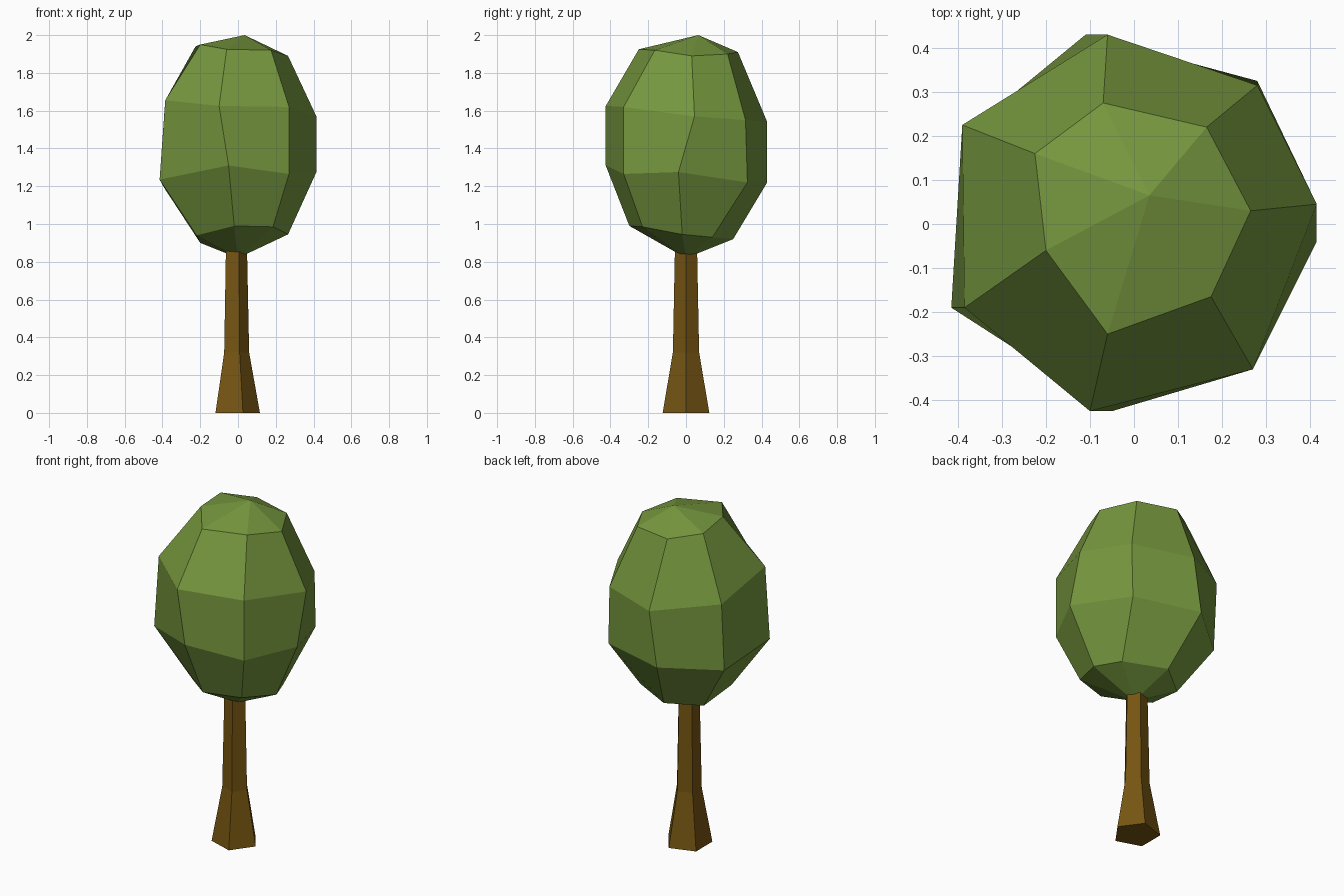
import bpy
import bmesh
import math

cube = bpy.data.objects.get("Cube")
if cube:
    bpy.data.objects.remove(cube, do_unlink=True)


def make_material(name, rgb):
    mat = bpy.data.materials.new(name)
    mat.use_nodes = True
    mat.diffuse_color = (*rgb, 1)
    bsdf = mat.node_tree.nodes["Principled BSDF"]
    bsdf.inputs["Base Color"].default_value = (*rgb, 1)
    bsdf.inputs["Roughness"].default_value = 0.9
    return mat


def loft(name, rings, mat, start=None, end=None):
    """Skin a stack of rings, closing each end with a fan to a pole or a flat cap."""
    bm = bmesh.new()
    loops = [[bm.verts.new(p) for p in ring] for ring in rings]
    n = len(loops[0])
    for a, b in zip(loops, loops[1:]):
        for i in range(n):
            j = (i + 1) % n
            bm.faces.new((a[i], a[j], b[j], b[i]))
    for loop, pole in ((loops[0], start), (loops[-1], end)):
        if pole:
            tip = bm.verts.new(pole)
            for i in range(n):
                bm.faces.new((loop[i], loop[(i + 1) % n], tip))
        else:
            bm.faces.new(loop)
    bmesh.ops.recalc_face_normals(bm, faces=bm.faces)
    mesh = bpy.data.meshes.new(name)
    bm.to_mesh(mesh)
    bm.free()
    mesh.materials.append(mat)
    obj = bpy.data.objects.new(name, mesh)
    bpy.context.collection.objects.link(obj)
    return obj


leaf_green = make_material("leaf green", (0.18, 0.31, 0.048))
bark_brown = make_material("bark brown", (0.18, 0.09, 0.006))

# Trunk: five-sided, flared at the foot, running up into the crown
trunk_rings = []
for z, r in ((0, 0.13), (0.32, 0.073), (0.95, 0.06)):
    trunk_rings.append([(-0.014 + r * math.cos(math.tau * k / 5),
                         r * math.sin(math.tau * k / 5), z) for k in range(5)])
loft("trunk", trunk_rings, bark_brown)

# Crown: uneven seven-sided cross-sections, bottom to top, between two poles
crown_rings = [
    [(-0.03, 0.25, 0.92), (0.2, 0.14, 0.93), (0.265, -0.02, 0.945), (0.185, -0.23, 0.985),
     (-0.02, -0.3, 0.99), (-0.22, -0.11, 0.94), (-0.2, 0.12, 0.9)],
    [(-0.11, 0.43, 1.22), (0.28, 0.325, 1.22), (0.415, -0.04, 1.275), (0.27, -0.33, 1.265),
     (-0.05, -0.425, 1.31), (-0.415, -0.19, 1.235), (-0.39, 0.2, 1.19)],
    [(-0.06, 0.43, 1.54), (0.28, 0.315, 1.55), (0.415, 0.045, 1.57), (0.27, -0.33, 1.62),
     (-0.1, -0.425, 1.625), (-0.385, -0.19, 1.655), (-0.39, 0.225, 1.59)],
    [(-0.07, 0.275, 1.91), (0.165, 0.22, 1.9), (0.265, 0.03, 1.89), (0.175, -0.165, 1.92),
     (-0.06, -0.25, 1.925), (-0.2, -0.06, 1.95), (-0.225, 0.16, 1.94)],
]
loft("crown", crown_rings, leaf_green, start=(0, 0, 0.82), end=(0.035, 0.065, 2.0))
